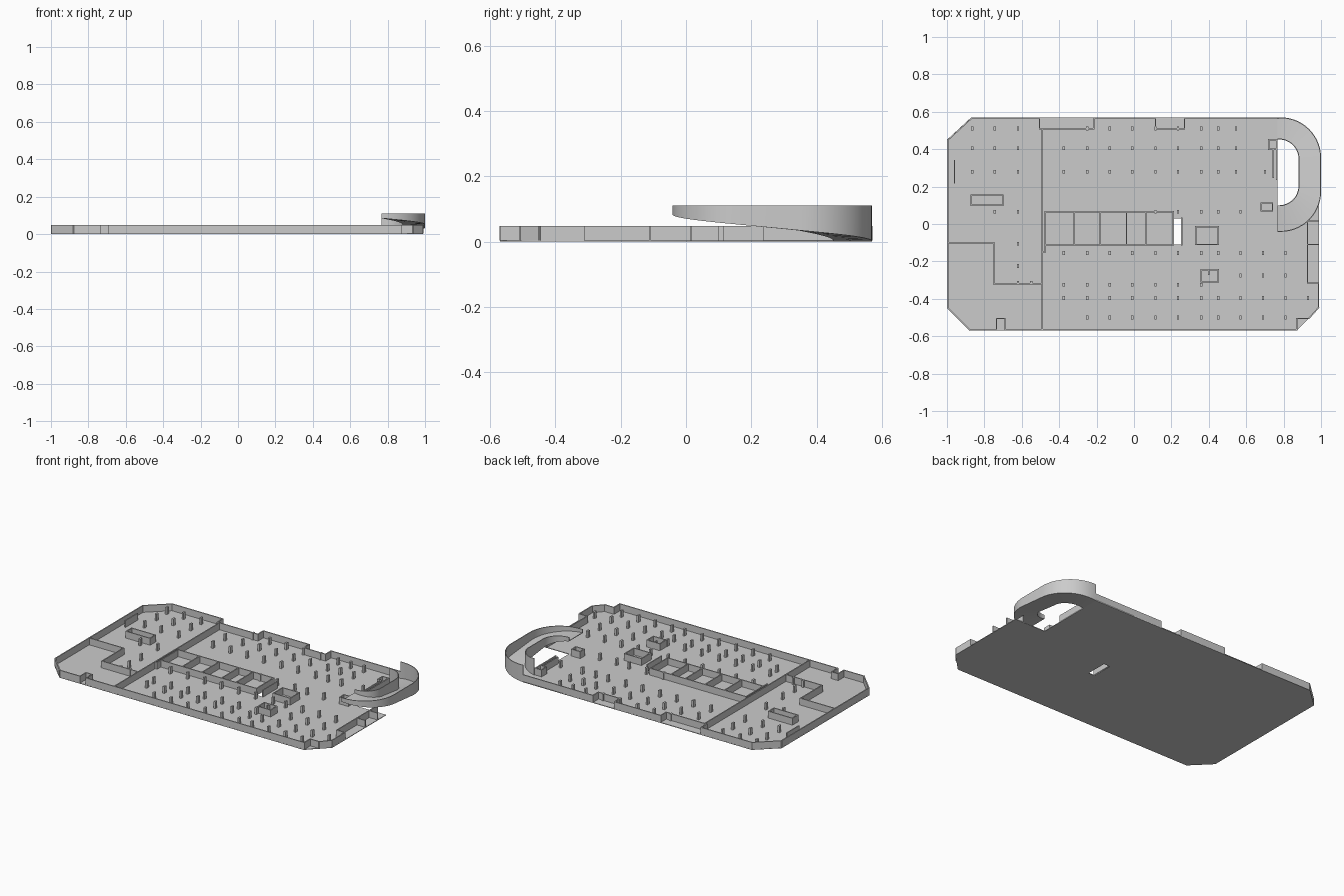
import bpy, bmesh, math
from mathutils import Vector, Matrix

if "Cube" in bpy.data.objects:
    bpy.data.objects.remove(bpy.data.objects["Cube"])

FLOOR, TOP, T = 0.004, 0.048, 0.007


def finish(name, bm):
    bmesh.ops.recalc_face_normals(bm, faces=bm.faces)
    me = bpy.data.meshes.new(name)
    bm.to_mesh(me)
    bm.free()
    ob = bpy.data.objects.new(name, me)
    bpy.context.collection.objects.link(ob)
    return ob


def add_box(bm, cx, cy, sx, sy, z0=FLOOR, z1=TOP, angle=0.0):
    m = (Matrix.Translation((cx, cy, (z0 + z1) / 2)) @ Matrix.Rotation(angle, 4, 'Z')
         @ Matrix.Diagonal((sx, sy, z1 - z0, 1)))
    bmesh.ops.create_cube(bm, size=1, matrix=m)


def walls(name, *paths):
    """Thin upright walls following each list of plan points."""
    bm = bmesh.new()
    for path in paths:
        for (ax, ay), (bx, by) in zip(path, path[1:]):
            add_box(bm, (ax + bx) / 2, (ay + by) / 2,
                    math.hypot(bx - ax, by - ay) + T, T,
                    angle=math.atan2(by - ay, bx - ax))
    return finish(name, bm)


def rect(x0, x1, y0, y1):
    return [(x0, y0), (x1, y0), (x1, y1), (x0, y1), (x0, y0)]


# Floor slab with the small light well
outline = [(-1, .45), (-1, -.45), (-.88, -.57), (.87, -.57), (.99, -.45),
           (.99, .1), (.768, .1), (.768, .57), (-.87, .57)]
well = rect(.21, .255, -.11, .03)[:4]
cu = bpy.data.curves.new("floor_slab", 'CURVE')
cu.dimensions, cu.fill_mode, cu.extrude = '2D', 'BOTH', FLOOR / 2
for loop in (outline, well):
    sp = cu.splines.new('POLY')
    sp.points.add(len(loop) - 1)
    for p, (x, y) in zip(sp.points, loop):
        p.co = (x, y, 0, 1)
    sp.use_cyclic_u = True
floor = bpy.data.objects.new("floor_slab", cu)
bpy.context.collection.objects.link(floor)
floor.location.z = FLOOR / 2
bpy.context.view_layer.objects.active = floor
floor.select_set(True)
bpy.ops.object.convert(target='MESH')

# Outer walls, stepping inward at the entrances
walls("perimeter_wall",
      [(.768, .566), (.27, .566), (.27, .51), (.115, .51), (.115, .566),
       (-.215, .566), (-.215, .51), (-.505, .51), (-.505, .566),
       (-.868, .566), (-.996, .448), (-.996, -.448), (-.878, -.566),
       (-.735, -.566), (-.735, -.505), (-.69, -.505), (-.69, -.566),
       (.87, -.566), (.87, -.505), (.935, -.505), (.986, -.448),
       (.986, -.315), (.928, -.315), (.928, .096)],
      [(.928, .015), (.986, .015)], [(.928, -.11), (.986, -.11)])

# Inner partition walls on the left part of the plan
walls("partition_wall",
      [(-1 + T, -.1), (-.75, -.1), (-.75, -.32), (-.49, -.32)],
      [(-.49, -.566), (-.49, .51)],
      [(-.49, -.15), (-.475, -.15), (-.475, -.11)],
      [(-.96, .22), (-.96, .34)])

# Row of core rooms along the middle
xs = [-.475, -.32, -.18, -.04, .063, .21]
walls("core_rooms",
      *[rect(a, b, -.112, .065) for a, b in zip(xs, xs[1:])],
      [(.255, -.112), (.255, .03)],
      rect(.33, .45, -.11, -.015),
      rect(.36, .45, -.31, -.245), [(.40, -.27), (.40, -.245)])

# Small rooms
walls("service_rooms",
      rect(-.87, -.70, .10, .155),
      rect(.68, .74, .07, .112),
      [(.765, .45), (.72, .45), (.72, .40), (.765, .40)],
      [(.745, .40), (.745, .25)],
      [(.764, .45), (.764, .24)])

# Column grid: each row is (y, x positions)
left = [-.865, -.745, -.62]
mid = [-.375, -.25, -.13, -.01, .115, .235, .36]
right = [.57, .69, .81]
rows = [(.51, left + mid[1:] + [.45, .545]),
        (.405, left + mid + [.45, .545]),
        (.28, left + mid + [.45, .545, .70]),
        (.065, left[1:] + [.115, .235, .36, .45, .57]),
        (-.105, [-.62]), (-.225, [-.62]), (-.315, [-.62, -.55]),
        (-.155, mid + [.45] + right),
        (-.275, right),
        (-.325, mid),
        (-.395, mid + [.45] + right + [.93]),
        (-.5, mid[1:] + [.45] + right)]
bm = bmesh.new()
for y, cols in rows:
    for x in cols:
        add_box(bm, x, y, .012, .02)
finish("columns", bm)


# Curved ramp: half loop climbing from the back edge round to the front end
def half_loop(r, straight_x, x_max, y_hi, y_lo, n=14):
    pts = [Vector((.768, y_hi))]
    c = x_max - r
    for i in range(n + 1):
        a = math.pi / 2 * (1 - i / n)
        pts.append(Vector((c + r * math.cos(a), y_hi - r + r * math.sin(a))))
    for i in range(n + 1):
        a = -math.pi / 2 * i / n
        pts.append(Vector((c + r * math.cos(a), y_lo + r + r * math.sin(a))))
    pts.append(Vector((.768, y_lo)))
    return pts


outer = half_loop(.215, .785, 1.0, .57, -.042)
inner = half_loop(.105, .775, .88, .452, .10)
lengths = [0.0]
for a, b in zip(outer, outer[1:]):
    lengths.append(lengths[-1] + (b - a).length)
RIM, SLAB = .11, .004
bm = bmesh.new()
rings = []
for o, i, s in zip(outer, inner, lengths):
    z = .085 * s / lengths[-1]
    d = (i - o).normalized() * .005
    profile = [(o, z), (o, RIM), (o + d, RIM), (o + d, z + SLAB),
               (i - d, z + SLAB), (i - d, RIM), (i, RIM), (i, z)]
    rings.append([bm.verts.new((p.x, p.y, h)) for p, h in profile])
for r0, r1 in zip(rings, rings[1:]):
    for k in range(8):
        j = (k + 1) % 8
        bm.faces.new((r0[k], r0[j], r1[j], r1[k]))
bm.faces.new(rings[0])
bm.faces.new(rings[-1])
ramp = finish("curved_ramp", bm)
bpy.ops.object.select_all(action='DESELECT')
ramp.select_set(True)
bpy.context.view_layer.objects.active = ramp
bpy.ops.object.shade_smooth_by_angle(angle=math.radians(30))
